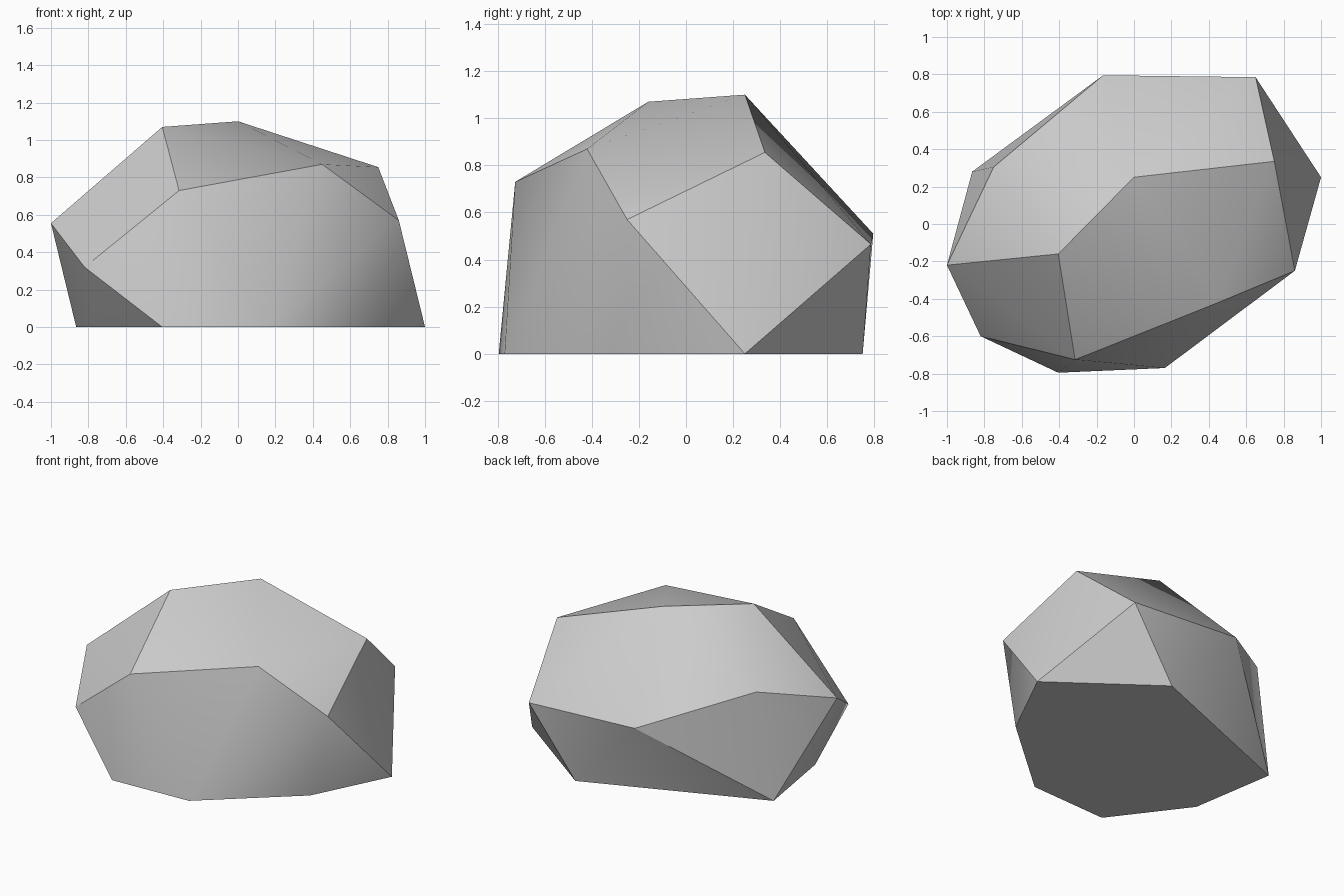
import bpy, bmesh, math

if "Cube" in bpy.data.objects:
    bpy.data.objects.remove(bpy.data.objects["Cube"])

# Corner points of the boulder, grouped by level; the convex hull makes the facets
base = [(x, y, 0) for x, y in [(-0.865, 0.28), (-0.77, -0.31), (-0.405, -0.795),
                               (0.165, -0.77), (0.74, -0.27), (1.0, 0.25), (0.32, 0.75)]]
middle = [(-1.0, -0.22, 0.555), (-0.82, -0.60, 0.32), (-0.315, -0.725, 0.73),
          (0.86, -0.25, 0.57), (0.65, 0.785, 0.465), (-0.165, 0.795, 0.51),
          (-0.75, 0.305, 0.73)]
crown = [(-0.405, -0.16, 1.07), (0.0, 0.25, 1.10), (0.75, 0.335, 0.855),
         (0.45, -0.42, 0.87)]

bm = bmesh.new()
for p in base + middle + crown:
    bm.verts.new(p)
bmesh.ops.convex_hull(bm, input=bm.verts[:])

# Merge the coplanar triangles into larger facets
bmesh.ops.dissolve_limit(bm, angle_limit=math.radians(1),
                         verts=bm.verts[:], edges=bm.edges[:])
bmesh.ops.recalc_face_normals(bm, faces=bm.faces[:])

mesh = bpy.data.meshes.new("boulder")
bm.to_mesh(mesh)
bm.free()
boulder = bpy.data.objects.new("boulder", mesh)
bpy.context.collection.objects.link(boulder)

# Soften shallow edges, keep the strong ridges sharp
bpy.context.view_layer.objects.active = boulder
boulder.select_set(True)
bpy.ops.object.shade_smooth_by_angle(angle=math.radians(30))
